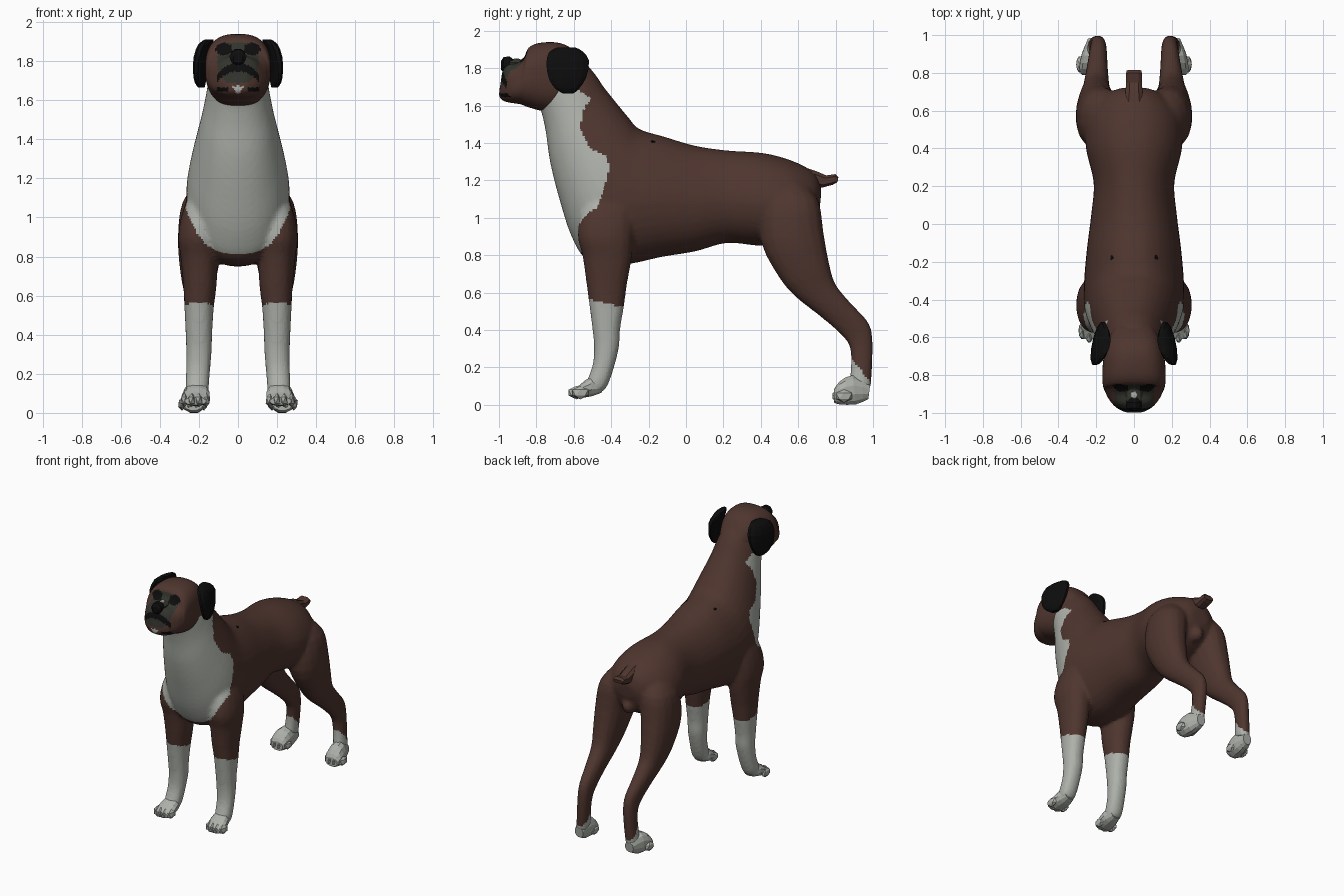
import bpy, bmesh, math
from mathutils import Matrix


def material(name, rgb):
    m = bpy.data.materials.new(name)
    m.diffuse_color = (*rgb, 1)
    return m


MATS = [material("brown coat", (0.078, 0.036, 0.028)),
        material("white markings", (0.42, 0.44, 0.40)),
        material("black", (0.004, 0.004, 0.004)),
        material("dark mask", (0.032, 0.034, 0.026))]
BROWN, WHITE, BLACK, MASK = range(4)


def finish(name, bm, rule):
    """Colour faces with an index or a rule(|x|, y, z) and make the object."""
    bmesh.ops.recalc_face_normals(bm, faces=bm.faces)
    for f in bm.faces:
        c = f.calc_center_median()
        f.material_index = rule(abs(c.x), c.y, c.z) if callable(rule) else rule
    me = bpy.data.meshes.new(name)
    bm.to_mesh(me)
    bm.free()
    for m in MATS:
        me.materials.append(m)
    ob = bpy.data.objects.new(name, me)
    bpy.context.collection.objects.link(ob)
    return ob


def catmull(a, b, c, d, t):
    return [0.5 * (2 * q + (r - p) * t + (2 * p - 5 * q + 4 * r - s) * t * t
                   + (3 * q - p - 3 * r + s) * t ** 3)
            for p, q, r, s in zip(a, b, c, d)]


def loft(name, stations, rule=BROWN, sides=12, steps=2, power=2.2, side=1, taper=0, lean=0):
    """Skin over rings: each is (y1, z1, y2, z2, centre x, half width)."""
    n = len(stations)
    rows = []
    for i in range(n - 1):
        quad = [stations[min(max(j, 0), n - 1)] for j in range(i - 1, i + 3)]
        rows += [catmull(*quad, k / steps) for k in range(steps)]
    rows.append(stations[-1])
    bm = bmesh.new()
    rings = []
    for y1, z1, y2, z2, xc, w in rows:
        ring = []
        for k in range(sides):
            a = 2 * math.pi * (k + 0.5) / sides
            c, s = math.cos(a), math.sin(a)
            c = math.copysign(abs(c) ** (2 / power), c)
            s = math.copysign(abs(s) ** (2 / power), s)
            t = (1 - s) / 2
            y = y1 + (y2 - y1) * t
            x = xc + w * c * (1 - taper * max(s, 0)) + lean * (-.63 - y)
            ring.append(bm.verts.new((side * x, y, z1 + (z2 - z1) * t)))
        rings.append(ring)
    for r0, r1 in zip(rings, rings[1:]):
        for k in range(sides):
            j = (k + 1) % sides
            bm.faces.new((r0[k], r0[j], r1[j], r1[k]))
    bm.faces.new(rings[0])
    bm.faces.new(rings[-1])
    return finish(name, bm, rule)


def ball(name, centre, size, rule, subdivisions=2):
    bm = bmesh.new()
    bmesh.ops.create_icosphere(bm, subdivisions=subdivisions, radius=1,
                               matrix=Matrix.Translation(centre) @ Matrix.Diagonal((*size, 1)))
    return finish(name, bm, rule)


def blend(name, parts, rule):
    """Fuse overlapping parts into one skin."""
    bm = bmesh.new()
    for p in parts:
        bm.from_mesh(p.data)
        bpy.data.objects.remove(p)
    ob = finish("rough", bm, 0)
    m = ob.modifiers.new("fuse", 'REMESH')
    m.mode, m.voxel_size = 'VOXEL', 0.013
    m = ob.modifiers.new("soften", 'SMOOTH')
    m.factor, m.iterations = 0.5, 8
    bm = bmesh.new()
    bm.from_object(ob, bpy.context.evaluated_depsgraph_get())
    bpy.data.objects.remove(ob)
    return finish(name, bm, rule)


# Colour rules: BIB is the rear edge of the white bib as (z, y)
BIB = [(.78, -.40), (.88, -.53), (1.0, -.49), (1.15, -.44), (1.26, -.41), (1.33, -.425), (1.37, -.51),
       (1.47, -.565), (1.57, -.55), (1.64, -.51), (1.68, -.57), (1.70, -.90)]


def coat(x, y, z):
    if y > 0.3:
        return WHITE if z < 0.13 + 1.2 * (0.98 - y) and y > 0.85 and z < 0.26 else BROWN
    if z < 0.65:
        return WHITE if z < 0.52 + 0.23 * (-0.33 - y) else BROWN
    if z > 0.81 + 1.2 * x * x + 30 * x ** 4:
        for (z0, y0), (z1, y1) in zip(BIB, BIB[1:]):
            if z0 <= z < z1:
                return WHITE if y < y0 + (y1 - y0) * (z - z0) / (z1 - z0) else BROWN
    return BROWN


def face_colour(x, y, z):
    if y < -0.80:
        if ((x - .072) / .042) ** 2 + ((z - 1.862) / .032) ** 2 < 1:
            return BLACK                                        # eyes
        if y < -0.86 and x < .108 and abs(z - 1.77 + 5 * x * x) < .021:
            return BLACK                                        # lip fold
        if y < -0.9 and z > 1.635 and x < .026 * (z - 1.625) / .04 and z < 1.672:
            return WHITE                                        # chin
        if y < -0.9 and .05 < x < .11 and abs(z - 1.655) < .01:
            return BLACK                                        # mouth line
        if y < -0.83 and x < .105 - max(0, 1.76 - z) * .7 and 1.69 < z < 1.89:
            return MASK
    return BROWN


# Trunk, neck and legs, fused into one skin
skin = [loft("trunk", [
    (.725, 1.15, .715, 1.05, 0, .07), (.69, 1.235, .67, .94, 0, .16),
    (.58, 1.30, .55, .87, 0, .245), (.42, 1.345, .40, .85, 0, .257),
    (.22, 1.36, .22, .865, 0, .215), (.05, 1.385, .05, .82, 0, .228),
    (-.12, 1.435, -.13, .79, 0, .25), (-.25, 1.475, -.33, .75, 0, .265),
    (-.31, 1.54, -.52, .77, 0, .265), (-.36, 1.60, -.61, .895, 0, .248),
    (-.40, 1.65, -.68, 1.11, 0, .218), (-.44, 1.70, -.727, 1.30, 0, .19),
    (-.48, 1.76, -.75, 1.46, 0, .168), (-.53, 1.82, -.775, 1.57, 0, .152),
    (-.58, 1.86, -.80, 1.61, 0, .135)], sides=36, steps=5, taper=.15)]

for side in (1, -1):
    skin.append(loft("front_leg", [
        (-.48, 1.20, -.32, 1.22, .165, .05), (-.56, 1.03, -.28, 1.04, .195, .088),
        (-.58, .90, -.28, .90, .204, .103), (-.555, .80, -.29, .78, .198, .096),
        (-.535, .66, -.315, .64, .195, .086), (-.52, .55, -.33, .53, .199, .076),
        (-.503, .42, -.352, .40, .20, .069), (-.493, .32, -.357, .31, .20, .066),
        (-.498, .22, -.387, .19, .205, .062), (-.53, .13, -.42, .10, .21, .06),
        (-.55, .08, -.45, .065, .21, .05)], sides=16, steps=3, side=side))
    skin.append(loft("hind_leg", [
        (.47, 1.21, .62, 1.20, .11, .07), (.41, 1.08, .71, 1.09, .163, .12),
        (.40, .87, .737, .92, .19, .119), (.497, .68, .768, .75, .20, .095),
        (.587, .575, .803, .64, .20, .074), (.717, .472, .893, .533, .195, .058),
        (.815, .387, .975, .443, .19, .048), (.872, .317, .998, .36, .19, .044),
        (.882, .22, .998, .22, .197, .043), (.872, .12, .987, .08, .207, .045)],
        sides=16, steps=3, side=side))

# Swelling under the tail
skin.append(ball("bump", (0, .67, .97), (.05, .065, .06), BROWN))
blend("body_and_legs", skin, coat)

# Head, with short muzzle
loft("head", [
    (-.52, 1.79, -.62, 1.63, 0, .11), (-.60, 1.895, -.70, 1.575, 0, .148),
    (-.68, 1.935, -.77, 1.572, 0, .163), (-.78, 1.935, -.84, 1.59, 0, .168),
    (-.84, 1.91, -.88, 1.605, 0, .163), (-.865, 1.86, -.905, 1.61, 0, .153),
    (-.90, 1.83, -.94, 1.615, 0, .136), (-.95, 1.82, -.975, 1.625, 0, .102),
    (-.98, 1.785, -.998, 1.65, 0, .055), (-.988, 1.73, -.995, 1.70, 0, .012)],
    face_colour, sides=72, steps=6, power=2.6)

# Nose pad and bridge
loft("nose", [
    (-.925, 1.85, -.925, 1.79, 0, .03), (-.945, 1.864, -.945, 1.78, 0, .04),
    (-.975, 1.86, -.98, 1.78, 0, .04), (-.988, 1.84, -.99, 1.79, 0, .025)], BLACK, steps=1)
loft("bridge", [
    (-.83, 1.88, -.83, 1.80, 0, .03), (-.88, 1.848, -.88, 1.80, 0, .045),
    (-.94, 1.845, -.94, 1.80, 0, .045)], MASK, steps=1)
ball("bridge_spot", (0, -.905, 1.847), (.022, .022, .005), WHITE, 1)

# Docked tail
loft("tail", [
    (.60, 1.285, .60, 1.17, 0, .06), (.70, 1.25, .68, 1.165, 0, .047),
    (.75, 1.228, .73, 1.16, 0, .045), (.80, 1.235, .785, 1.175, 0, .045),
    (.815, 1.218, .81, 1.19, 0, .04)], sides=8, steps=1, power=3)

# Paired parts
for side, tag in ((1, "left"), (-1, "right")):
    # Drooping ears, front edge flared outwards
    loft("ear_" + tag, [
        (-.69, 1.91, -.59, 1.91, .145, .02), (-.735, 1.885, -.55, 1.89, .163, .032),
        (-.75, 1.82, -.515, 1.84, .185, .033), (-.735, 1.74, -.53, 1.75, .194, .028),
        (-.70, 1.69, -.57, 1.69, .192, .025), (-.66, 1.665, -.60, 1.665, .187, .015)],
        BLACK, side=side, lean=.2)

    loft("front_paw_" + tag, [
        (-.44, .13, -.45, .065, .21, .04), (-.51, .15, -.50, .045, .21, .064),
        (-.57, .105, -.57, .035, .215, .07), (-.61, .08, -.61, .04, .218, .055)],
        WHITE, side=side)
    loft("hind_paw_" + tag, [
        (.985, .11, .975, .03, .21, .035), (.89, .16, .91, .0, .22, .058),
        (.82, .125, .82, .0, .228, .064), (.79, .08, .79, .012, .228, .05)],
        WHITE, side=side)

    # Four toes on each paw, the middle pair further forward
    for name, xc, y, z in (("front_toe", .218, -.585, .065), ("hind_toe", .23, .825, .047)):
        for i in range(4):
            u = i - 1.5
            ball(f"{name}_{tag}_{i + 1}",
                 (side * (xc + u * .037), y + .02 * (abs(u) - .5), z),
                 (.023, .05, .036), WHITE, 1)

    # Dark spot on the withers
    ball("back_spot_" + tag, (side * .112, -.18, 1.402), (.016, .02, .014), BLACK, 1)
